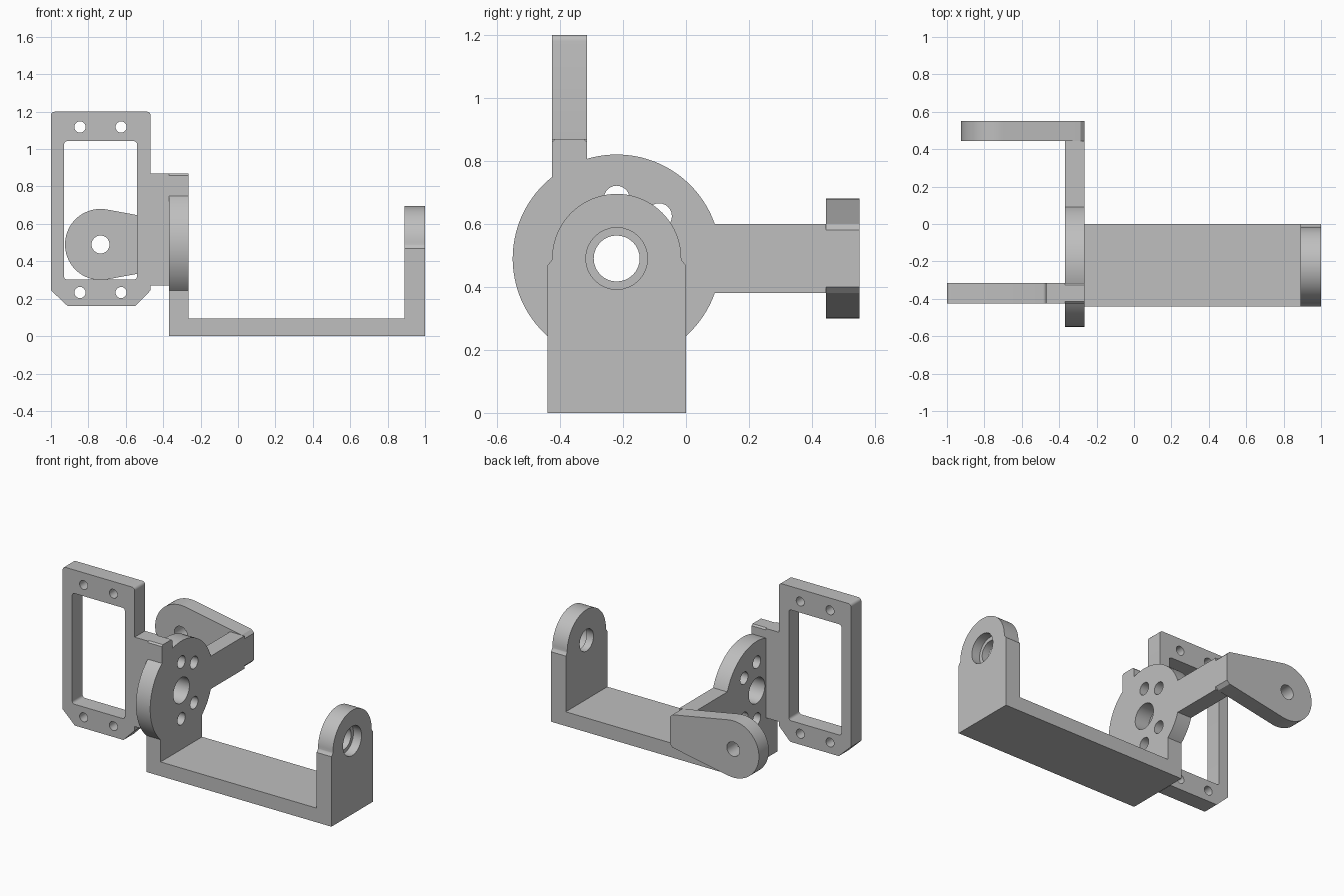
import bpy, bmesh
from math import radians, cos, sin, acos, asin, degrees
from mathutils import Matrix, Vector

cube = bpy.data.objects.get("Cube")
if cube:
    bpy.data.objects.remove(cube, do_unlink=True)

grey = bpy.data.materials.new("light grey")
grey.use_nodes = True
grey.diffuse_color = (0.52, 0.52, 0.52, 1)
grey.node_tree.nodes["Principled BSDF"].inputs["Base Color"].default_value = (0.52, 0.52, 0.52, 1)


def arc(cu, cv, r, start, end, steps=32):
    """Points along an arc, angles in degrees."""
    return [(cu + r * cos(radians(start + (end - start) * i / steps)),
             cv + r * sin(radians(start + (end - start) * i / steps)))
            for i in range(steps + 1)]


def circle(cu, cv, r, steps=32):
    return arc(cu, cv, r, 0, 360, steps)[:-1]


def rounded_rect(u0, u1, v0, v1, r):
    corners = [(u1 - r, v1 - r), (u0 + r, v1 - r), (u0 + r, v0 + r), (u1 - r, v0 + r)]
    return [p for i, (u, v) in enumerate(corners)
            for p in arc(u, v, r, 90 * i, 90 * i + 90, 5)]


def plate(name, axis, lo, hi, outline, holes=()):
    """Extrude a flat profile with holes: (y, z) along x, or (x, z) along y."""
    curve = bpy.data.curves.new(name + "_profile", 'CURVE')
    curve.dimensions = '2D'
    curve.fill_mode = 'BOTH'
    curve.extrude = (hi - lo) / 2
    for loop in [outline, *holes]:
        spline = curve.splines.new('POLY')
        spline.points.add(len(loop) - 1)
        for point, (u, v) in zip(spline.points, loop):
            point.co = (u, v, 0, 1)
        spline.use_cyclic_u = True
    helper = bpy.data.objects.new(name + "_helper", curve)
    mesh = bpy.data.meshes.new_from_object(helper)
    bpy.data.objects.remove(helper)
    bpy.data.curves.remove(curve)

    # Stand the flat profile up and weld its caps to its walls
    mid = (lo + hi) / 2
    bm = bmesh.new()
    bm.from_mesh(mesh)
    for vert in bm.verts:
        u, v, w = vert.co
        vert.co = (w + mid, u, v) if axis == 'x' else (u, w + mid, v)
    bmesh.ops.remove_doubles(bm, verts=bm.verts, dist=0.0002)
    bmesh.ops.recalc_face_normals(bm, faces=bm.faces)
    bm.to_mesh(mesh)
    bm.free()
    mesh.name = name
    mesh.materials.clear()
    mesh.materials.append(grey)
    obj = bpy.data.objects.new(name, mesh)
    bpy.context.collection.objects.link(obj)
    bpy.ops.object.select_all(action='DESELECT')
    obj.select_set(True)
    bpy.context.view_layer.objects.active = obj
    bpy.ops.object.shade_smooth_by_angle(angle=radians(30))
    return obj


# Shared dimensions
AX_Y, AX_Z = -0.22, 0.49           # common pivot axis
HALF = 0.22                        # half width of the cradle
DISC = 0.33                        # disc radius
X0, X1 = -0.37, -0.265             # disc thickness
FRONT, BACK = -0.425, -0.315       # motor frame thickness
ARM0, ARM1 = 0.445, 0.55           # rear arm thickness
BAR = 0.11                         # half height of the link bar
FLOOR = 0.095


def disc_angle(y):
    return degrees(acos((y - AX_Y) / DISC))


# Disc with pedestal, link bar and frame tab in one outline
low, bar = disc_angle(AX_Y + HALF), degrees(asin(BAR / DISC))
hub = [(AX_Y - HALF, 0), (AX_Y + HALF, 0)]
hub += arc(AX_Y, AX_Z, DISC, -low, -bar, 10)
hub += [(ARM0, AX_Z - BAR), (ARM0, AX_Z + BAR)]
hub += arc(AX_Y, AX_Z, DISC, bar, disc_angle(BACK))
hub += [(BACK, 0.86), (BACK - 0.01, 0.87), (FRONT + 0.01, 0.87), (FRONT, 0.86)]
hub += arc(AX_Y, AX_Z, DISC, disc_angle(FRONT), 180 + low)
bolts = [circle(AX_Y + 0.19 * cos(radians(a)), AX_Z + 0.19 * sin(radians(a)), 0.041, 24)
         for a in (-90, -45, 45, 90)]
plate("hub_disc", 'x', X0, X1, hub, [circle(AX_Y, AX_Z, 0.085), *bolts])

# Cradle floor
plate("cradle_floor", 'x', X1, 0.89,
      [(AX_Y - HALF, 0), (AX_Y + HALF, 0), (AX_Y + HALF, FLOOR), (AX_Y - HALF, FLOOR)])

# Cradle upright: inner layer has the through hole, outer layer the bearing seat
upright = [(AX_Y - HALF, 0), (AX_Y + HALF, 0), (AX_Y + HALF, 0.468), (AX_Y + 0.206, 0.485)]
upright += arc(AX_Y, AX_Z, 0.205, 0, 180, 40)
upright += [(AX_Y - 0.206, 0.485), (AX_Y - HALF, 0.468)]
plate("upright_inner", 'x', 0.89, 0.94, upright, [circle(AX_Y, AX_Z, 0.073)])
plate("upright_bearing_seat", 'x', 0.94, 1.0, upright, [circle(AX_Y, AX_Z, 0.098)])

# Motor frame with its tab running to the disc
SIDE = -0.467
frame = [(-0.91, 0.16), (-0.55, 0.16), (SIDE, 0.245), (SIDE, 0.272), (X0, 0.272), (X0, 0.87),
         (SIDE, 0.87)]
frame += arc(SIDE - 0.02, 1.18, 0.02, 0, 90, 5) + arc(-0.98, 1.18, 0.02, 90, 180, 5)
frame += [(-1.0, 0.245)]
screws = [circle(x, z, 0.03, 20) for x in (-0.845, -0.625) for z in (0.233, 1.118)]
plate("motor_frame", 'y', FRONT, BACK, frame,
      [rounded_rect(-0.93, -0.54, 0.302, 1.043, 0.018), *screws])

# Rear support arm, rounded at the pivot and tapering to the link bar
arm = [(X1 - 0.02, AX_Z - BAR), (X1, AX_Z - BAR + 0.02),
       (X1, AX_Z + BAR - 0.02), (X1 - 0.02, AX_Z + BAR)]
arm += arc(-0.735, AX_Z, 0.19, 80, 280, 40)
plate("rear_arm", 'y', ARM0, ARM1, arm, [circle(-0.735, AX_Z, 0.048)])
